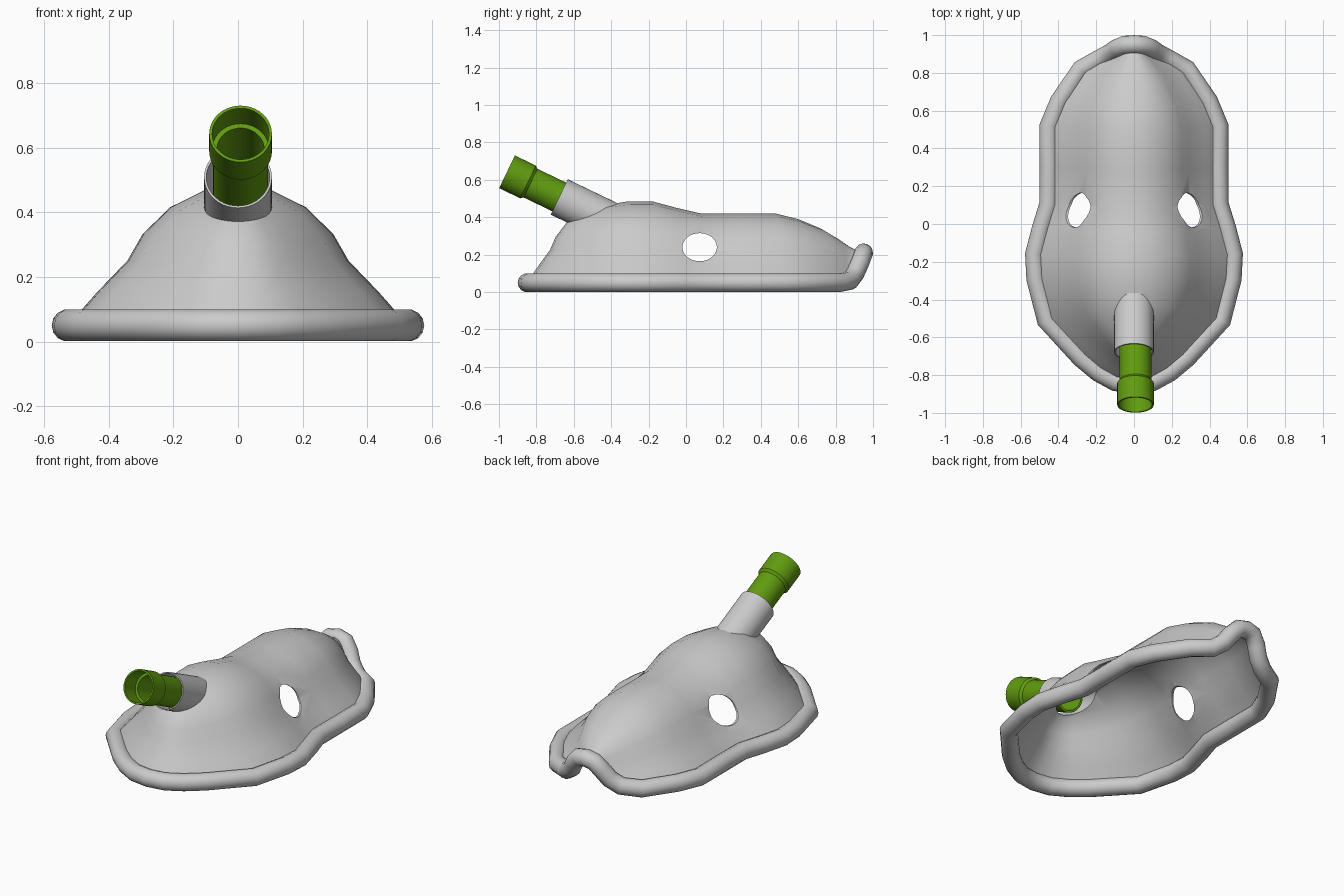
import bpy, bmesh, math
from mathutils import Vector, Matrix
from mathutils.bvhtree import BVHTree

if "Cube" in bpy.data.objects:
    bpy.data.objects.remove(bpy.data.objects["Cube"])


def finish(bm, name, angle=40, mat=None):
    bmesh.ops.recalc_face_normals(bm, faces=bm.faces)
    me = bpy.data.meshes.new(name)
    bm.to_mesh(me)
    ob = bpy.data.objects.new(name, me)
    bpy.context.collection.objects.link(ob)
    if mat:
        me.materials.append(mat)
    smooth(ob, angle)
    return ob


def smooth(ob, angle):
    bpy.ops.object.select_all(action='DESELECT')
    ob.select_set(True)
    bpy.context.view_layer.objects.active = ob
    bpy.ops.object.shade_smooth_by_angle(angle=math.radians(angle))


# Half outline: rim x, y, z, then the crest y, z it climbs to
STATIONS = [
    (0, -.85, .05, -.5, .43), (.10, -.835, .05, -.5, .43),
    (.19, -.785, .05, -.5, .43), (.28, -.71, .05, -.47, .44),
    (.465, -.51, .05, -.4, .47), (.52, -.29, .05, -.31, .485),
    (.527, -.16, .05, -.18, .485), (.49, -.02, .05, -.05, .45),
    (.45, .11, .05, .08, .42), (.45, .30, .05, .28, .42),
    (.45, .52, .05, .48, .42), (.395, .65, .05, .6, .39),
    (.28, .82, .05, .72, .34), (.18, .875, .06, .82, .28),
    (.125, .905, .10, .87, .245), (.09, .93, .155, .90, .23),
    (.05, .947, .20, .93, .22), (0, .95, .21, .94, .215)]
LOOP = STATIONS + [(-a[0],) + a[1:] for a in STATIONS[-2:0:-1]]
# Cross-section of the wall: share of half width, share of height
SECTION = [(1, 0), (.825, .24), (.65, .46), (.56, .65), (.4, .84), (.2, .96), (0, 1)]

# Face shell
bm = bmesh.new()
cols = []
for x, y, z, cy, cz in LOOP:
    cols.append([bm.verts.new((x * fx, y + (cy - y) * (1 - fx), z + (cz - z) * fz))
                 for fx, fz in SECTION])
for i, a in enumerate(cols):
    b = cols[(i + 1) % len(cols)]
    for j in range(len(SECTION) - 1):
        bm.faces.new((a[j], b[j], b[j + 1], a[j + 1]))
bmesh.ops.remove_doubles(bm, verts=bm.verts, dist=.001)
bmesh.ops.dissolve_degenerate(bm, edges=bm.edges, dist=.0005)
bmesh.ops.recalc_face_normals(bm, faces=bm.faces)
bvh = BVHTree.FromBMesh(bm)
shell = finish(bm, "face_shell")

# Hose axis, running down and back from the open end
TILT = math.radians(25.7)
AXIS = Vector((0, math.cos(TILT), -math.sin(TILT)))
UP = Vector((0, math.sin(TILT), math.cos(TILT)))
START = Vector((0, -.957, .643))
N = 40


def on_axis(s, r, k, dx=0):
    a = 2 * math.pi * k / N
    return START + AXIS * s + (Vector((1, 0, 0)) * math.cos(a) + UP * math.sin(a)) * r + Vector((dx, 0, 0))


def skin(bm, rings, closed):
    for i in range(len(rings) if closed else len(rings) - 1):
        a, b = rings[i], rings[(i + 1) % len(rings)]
        for k in range(N):
            m = (k + 1) % N
            bm.faces.new((a[k], a[m], b[m], b[k]))


# Socket pipe, trimmed to the shell
def landing(r, k):
    hit = bvh.ray_cast(on_axis(.31, r, k), AXIS, .45)[0]
    return hit if hit else on_axis(.64, r, k)


bm = bmesh.new()
rings = [[bm.verts.new(p) for p in ring] for ring in (
    [landing(.105, k) for k in range(N)],
    [on_axis(.31, .105, k) for k in range(N)],
    [on_axis(.31, .098, k) for k in range(N)],
    [landing(.098, k) for k in range(N)])]
skin(bm, rings, False)
finish(bm, "hose_socket")

# Green connector tube
green = bpy.data.materials.new("green")
green.diffuse_color = (.12, .33, .005, 1)
green.use_nodes = True
green.node_tree.nodes["Principled BSDF"].inputs["Base Color"].default_value = green.diffuse_color
bm = bmesh.new()
PROFILE = [(0, .097), (.125, .097), (.14, .085), (.47, .085),
           (.47, .073), (.11, .073), (.11, .088), (0, .088)]
skin(bm, [[bm.verts.new(on_axis(s, r, k, .008)) for k in range(N)] for s, r in PROFILE], True)
finish(bm, "hose_connector", 30, green)

# Cutters: two cheek holes and the hose opening
cutters = []


def cutter(name, matrix, depth):
    bm = bmesh.new()
    bmesh.ops.create_cone(bm, cap_ends=True, segments=N, radius1=1, radius2=1,
                          depth=depth, matrix=matrix)
    ob = finish(bm, name)
    ob.hide_render = True
    cutters.append(ob)


cutter("cheek_cutter", Matrix.Translation((0, .073, .24)) @ Matrix.Rotation(math.pi / 2, 4, 'Y')
       @ Matrix.Diagonal((.075, .092, 1, 1)), 1.6)
cutter("hose_cutter", Matrix.Translation(START + AXIS * .5)
       @ AXIS.to_track_quat('Z', 'Y').to_matrix().to_4x4() @ Matrix.Diagonal((.098, .098, 1, 1)), .5)

mod = shell.modifiers.new("thickness", 'SOLIDIFY')
mod.thickness, mod.offset = .008, -1
for c in cutters:
    mod = shell.modifiers.new("cut", 'BOOLEAN')
    mod.operation, mod.solver, mod.object = 'DIFFERENCE', 'EXACT', c
bpy.ops.object.select_all(action='DESELECT')
shell.select_set(True)
bpy.context.view_layer.objects.active = shell
for m in list(shell.modifiers):
    bpy.ops.object.modifier_apply(modifier=m.name)
for c in cutters:
    bpy.data.objects.remove(c)
smooth(shell, 40)

# Rounded sealing rim
cu = bpy.data.curves.new("sealing_rim", 'CURVE')
cu.dimensions = '3D'
cu.bevel_depth, cu.bevel_resolution = .05, 5
sp = cu.splines.new('POLY')
sp.points.add(len(LOOP) - 1)
for p, s in zip(sp.points, LOOP):
    p.co = (*s[:3], 1)
sp.use_cyclic_u = True
rim = bpy.data.objects.new("sealing_rim", cu)
bpy.context.collection.objects.link(rim)
bpy.ops.object.select_all(action='DESELECT')
rim.select_set(True)
bpy.context.view_layer.objects.active = rim
bpy.ops.object.convert(target='MESH')
smooth(bpy.context.object, 50)
